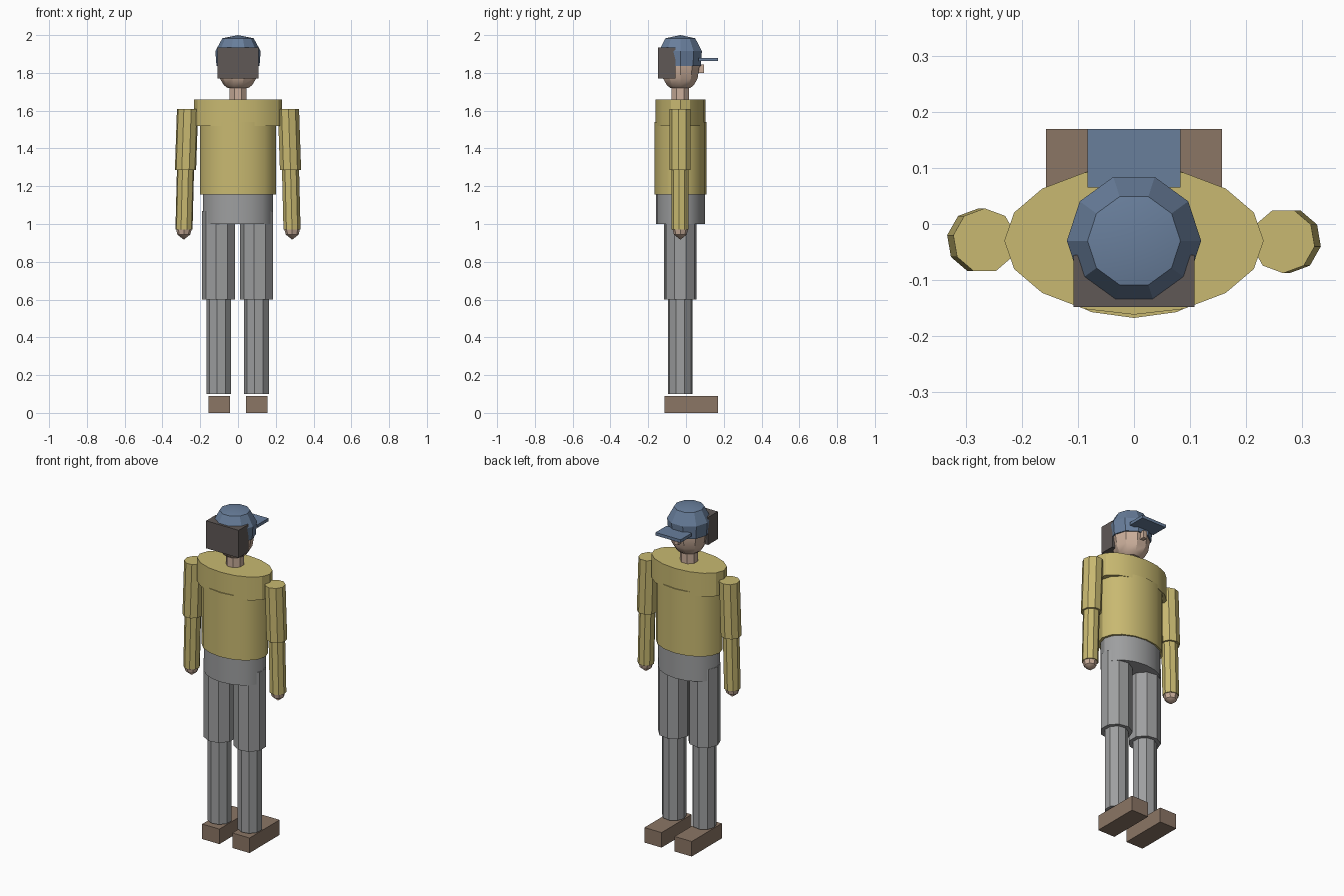
import bpy
import bmesh
from math import sin, cos, pi, radians
from mathutils import Vector

default = bpy.data.objects.get("Cube")
if default:
    bpy.data.objects.remove(default, do_unlink=True)

CY = -0.03  # the body's centre line in y


def material(name, rgb):
    mat = bpy.data.materials.new(name)
    mat.use_nodes = True
    color = (*rgb, 1)
    mat.diffuse_color = color
    mat.node_tree.nodes["Principled BSDF"].inputs["Base Color"].default_value = color
    return mat


yellow = material("yellow_shirt", (0.58, 0.485, 0.165))
grey = material("grey_trousers", (0.34, 0.345, 0.35))
brown = material("brown_leather", (0.26, 0.18, 0.13))
dark = material("dark_hair", (0.115, 0.098, 0.094))
blue = material("blue_cap", (0.14, 0.21, 0.33))
skin = material("skin", (0.60, 0.43, 0.33))


def finish(name, bm, mat):
    bmesh.ops.recalc_face_normals(bm, faces=bm.faces)
    mesh = bpy.data.meshes.new(name)
    bm.to_mesh(mesh)
    bm.free()
    mesh.materials.append(mat)
    obj = bpy.data.objects.new(name, mesh)
    bpy.context.collection.objects.link(obj)
    bpy.ops.object.select_all(action="DESELECT")
    obj.select_set(True)
    bpy.context.view_layer.objects.active = obj
    bpy.ops.object.shade_smooth_by_angle(angle=radians(30))
    return obj


def loft(name, mat, sides, rings, phase=0.0):
    """Closed stack of rings, each given as (centre x, z, radius x, radius y)."""
    bm = bmesh.new()
    loops = []
    for cx, z, rx, ry in rings:
        if rx == 0:
            loops.append([bm.verts.new((cx, CY, z))] * sides)
            continue
        angles = [radians(phase) + 2 * pi * i / sides for i in range(sides)]
        loops.append([bm.verts.new((cx + rx * cos(a), CY + ry * sin(a), z))
                      for a in angles])
    for low, high in zip(loops, loops[1:]):
        for i in range(sides):
            j = (i + 1) % sides
            corners = dict.fromkeys((low[i], low[j], high[j], high[i]))
            bm.faces.new(list(corners))
    for loop in (loops[0], loops[-1]):
        if loop[0] is not loop[1]:
            bm.faces.new(loop)
    return finish(name, bm, mat)


def box(name, mat, low, high):
    bm = bmesh.new()
    bmesh.ops.create_cube(bm, size=1)
    low, high = Vector(low), Vector(high)
    for v in bm.verts:
        v.co = (low + high) / 2 + v.co * (high - low)
    return finish(name, bm, mat)


# Trunk
loft("hips", grey, 16, [(0, 1.0, 0.185, 0.13), (0, 1.157, 0.185, 0.13)])
loft("belly", yellow, 16, [(0, 1.155, 0.2, 0.138), (0, 1.54, 0.2, 0.138)])
loft("chest", yellow, 16, [(0, 1.52, 0.232, 0.132), (0, 1.66, 0.232, 0.132)])

# Legs and shoes; the model faces +y
for side, s in (("left", 1), ("right", -1)):
    x = 0.1 * s
    loft(side + "_thigh", grey, 9,
         [(x, 0.6, 0.09, 0.087), (x, 1.07, 0.09, 0.087)], 180)
    loft(side + "_shin", grey, 9,
         [(x, 0.1, 0.067, 0.066), (x, 0.6, 0.067, 0.066)], 180)
    box(side + "_shoe", brown, (x - 0.057, -0.115, 0), (x + 0.057, 0.17, 0.09))

    # Arms, splayed slightly outwards
    turn = -90 * s
    loft(side + "_upper_arm", yellow, 9,
         [(0.278 * s, 1.285, 0.057, 0.058), (0.267 * s, 1.61, 0.057, 0.058)], turn)
    loft(side + "_forearm", yellow, 9,
         [(0.286 * s, 0.97, 0.046, 0.046), (0.278 * s, 1.29, 0.046, 0.046)], turn)
    loft(side + "_hand", skin, 8,
         [(0.287 * s, 0.917, 0, 0), (0.287 * s, 0.944, 0.034, 0.034),
          (0.286 * s, 0.975, 0.042, 0.042)])

# Neck and head
loft("neck", skin, 8, [(0, 1.65, 0.05, 0.05), (0, 1.735, 0.05, 0.05)], 22.5)
loft("head", skin, 10,
     [(0, 1.72, 0.055, 0.055), (0, 1.735, 0.075, 0.075), (0, 1.77, 0.096, 0.096),
      (0, 1.84, 0.107, 0.107), (0, 1.92, 0.1, 0.1)])
box("nose", skin, (-0.012, 0.05, 1.8), (0.012, 0.095, 1.845))
box("hair", dark, (-0.108, -0.148, 1.77), (0.108, -0.055, 1.935))

# Cap
loft("cap", blue, 10,
     [(0, 1.837, 0.114, 0.114), (0, 1.915, 0.12, 0.12),
      (0, 1.983, 0.083, 0.083), (0, 2.0, 0, 0)])
box("cap_visor", blue, (-0.083, 0.065, 1.862), (0.083, 0.17, 1.88))
